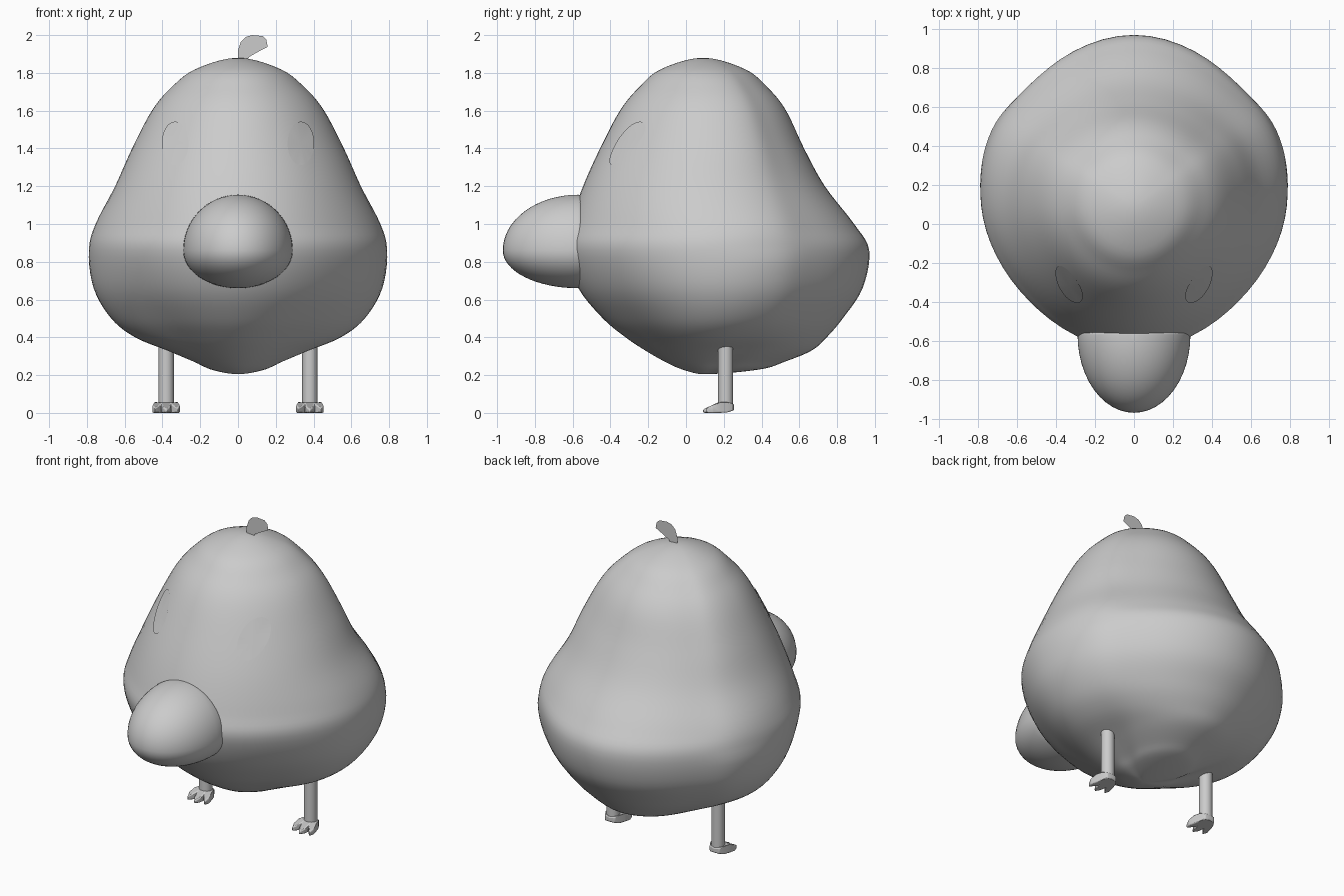
import bpy, bmesh, math
from mathutils import Vector

if "Cube" in bpy.data.objects:
    bpy.data.objects.remove(bpy.data.objects["Cube"])


def catmull(pts, steps):
    """Smooth curve through pts[1:-1]; the end points only guide it."""
    out = []
    for a, b, c, d in zip(pts, pts[1:], pts[2:], pts[3:]):
        for i in range(steps):
            t = i / steps
            out.append((2 * b + (c - a) * t + (2 * a - 5 * b + 4 * c - d) * t * t
                        + (3 * b - a - 3 * c + d) * t ** 3) / 2)
    return out + [pts[-2].copy()]


def finish(name, bm, angle=None):
    bmesh.ops.recalc_face_normals(bm, faces=bm.faces)
    me = bpy.data.meshes.new(name)
    bm.to_mesh(me)
    bm.free()
    ob = bpy.data.objects.new(name, me)
    bpy.context.collection.objects.link(ob)
    if angle:
        bpy.ops.object.select_all(action='DESELECT')
        ob.select_set(True)
        bpy.context.view_layer.objects.active = ob
        bpy.ops.object.shade_smooth_by_angle(angle=math.radians(angle))
    return ob


# Body: rings of (height, front radius, side radius, back radius)
CY = 0.09
levels = [(.205, 0, 0, 0), (.23, .11, .14, .30), (.27, .20, .23, .43),
          (.33, .305, .37, .575), (.40, .41, .535, .655), (.50, .53, .66, .74),
          (.66, .66, .755, .845), (.86, .735, .785, .88), (1.0, .705, .75, .80),
          (1.2, .635, .65, .645), (1.4, .545, .56, .535), (1.6, .44, .455, .44),
          (1.72, .342, .355, .345), (1.82, .222, .225, .222), (1.88, 0, 0, 0)]
flip = lambda r: Vector((r[0], -r[1], -r[2], -r[3]))
levels = [flip(levels[1])] + [Vector(r) for r in levels] + [flip(levels[-2])]

bm = bmesh.new()
rings = []
for z, f, s, b in catmull(levels, 5):
    wing = min(s * 1.06, s + 0.8 * max(s - f, 0))
    cols = [(-90, f), (-42, f * .985), (0, s), (28, wing), (50, (s + b) / 2 * .99), (90, b)]
    cols = [(-138, cols[1][1])] + cols + [(130, cols[4][1])]
    half = [(r * math.cos(math.radians(a)), CY + r * math.sin(math.radians(a)))
            for a, r in catmull([Vector(c) for c in cols], 8)]
    ring = half + [(-x, y) for x, y in half[-2:0:-1]]
    rings.append([bm.verts.new((x, y, z)) for x, y in ring])
for lo, hi in zip(rings, rings[1:]):
    for i in range(len(lo)):
        bm.faces.new((lo[i - 1], lo[i], hi[i], hi[i - 1]))
bmesh.ops.remove_doubles(bm, verts=bm.verts, dist=1e-4)
body = finish("body", bm, 60)
bpy.context.view_layer.update()

# Beak: rounder above, flatter below, cut off inside the body
bm = bmesh.new()
bmesh.ops.create_uvsphere(bm, u_segments=48, v_segments=32, radius=1)
for v in bm.verts:
    x, y, z = v.co
    v.co = (x * .29, -.57 + y * (.4 if y < 0 else .08), .86 + z * (.295 if z > 0 else .2))
finish("beak", bm, 50)

for side, sx in (("right", 1), ("left", -1)):
    # Eye: thin oval lying on the body surface
    bm = bmesh.new()
    oval = [(0, 0)] + [(math.cos(i * math.tau / 32), math.sin(i * math.tau / 32)) for i in range(32)]
    vs = []
    for u, w in oval:
        hit = body.ray_cast(Vector((sx * .33 + .07 * u, -2, 1.425 + .115 * w)), Vector((0, 1, 0)))
        vs.append(bm.verts.new(hit[1] + hit[2] * .005))
    for i in range(32):
        bm.faces.new((vs[0], vs[1 + i], vs[1 + (i + 1) % 32]))
    eye = finish(side + "_eye", bm, 60)

    # Leg
    bpy.ops.mesh.primitive_cylinder_add(vertices=24, radius=.04, depth=.34,
                                        location=(sx * .38, .21, .21))
    bpy.context.object.name = side + "_leg"
    bpy.ops.object.shade_smooth_by_angle(angle=math.radians(40))

    # Foot: three-toed outline, sloping down to the claws
    outline = [(0, .255), (.035, .248), (.05, .22), (.062, .18), (.073, .14), (.062, .105),
               (.045, .125), (.025, .155), (.02, .12), (0, .088)]
    outline += [(-x, y) for x, y in outline[-2:0:-1]]
    bm = bmesh.new()
    bot, top = [], []
    for x, y in outline:
        t = min(max((y - .09) / .09, 0), 1)
        bot.append(bm.verts.new((sx * .38 + x, y, .005 + max(0, y - .225) * .5)))
        top.append(bm.verts.new((sx * .38 + x, y, .018 + .042 * t - max(0, y - .225) * .5)))
    bm.faces.new(bot)
    bm.faces.new(top)
    for i in range(len(bot)):
        bm.faces.new((bot[i - 1], bot[i], top[i], top[i - 1]))
    for v in bot:
        v.co.z -= .005
    foot = finish(side + "_foot", bm, 40)
    bev = foot.modifiers.new("Bevel", 'BEVEL')
    bev.width, bev.segments = .006, 2

# Head tuft: a single flat leaf
bm = bmesh.new()
leaf = [(.0, 1.86), (.0, 1.92), (.015, 1.965), (.04, 1.99), (.075, 2.0), (.13, 1.995),
        (.15, 1.975), (.157, 1.938), (.10, 1.908), (.06, 1.885), (.045, 1.86)]
bm.faces.new([bm.verts.new((x, CY, z)) for x, z in leaf])
finish("head_tuft", bm)
